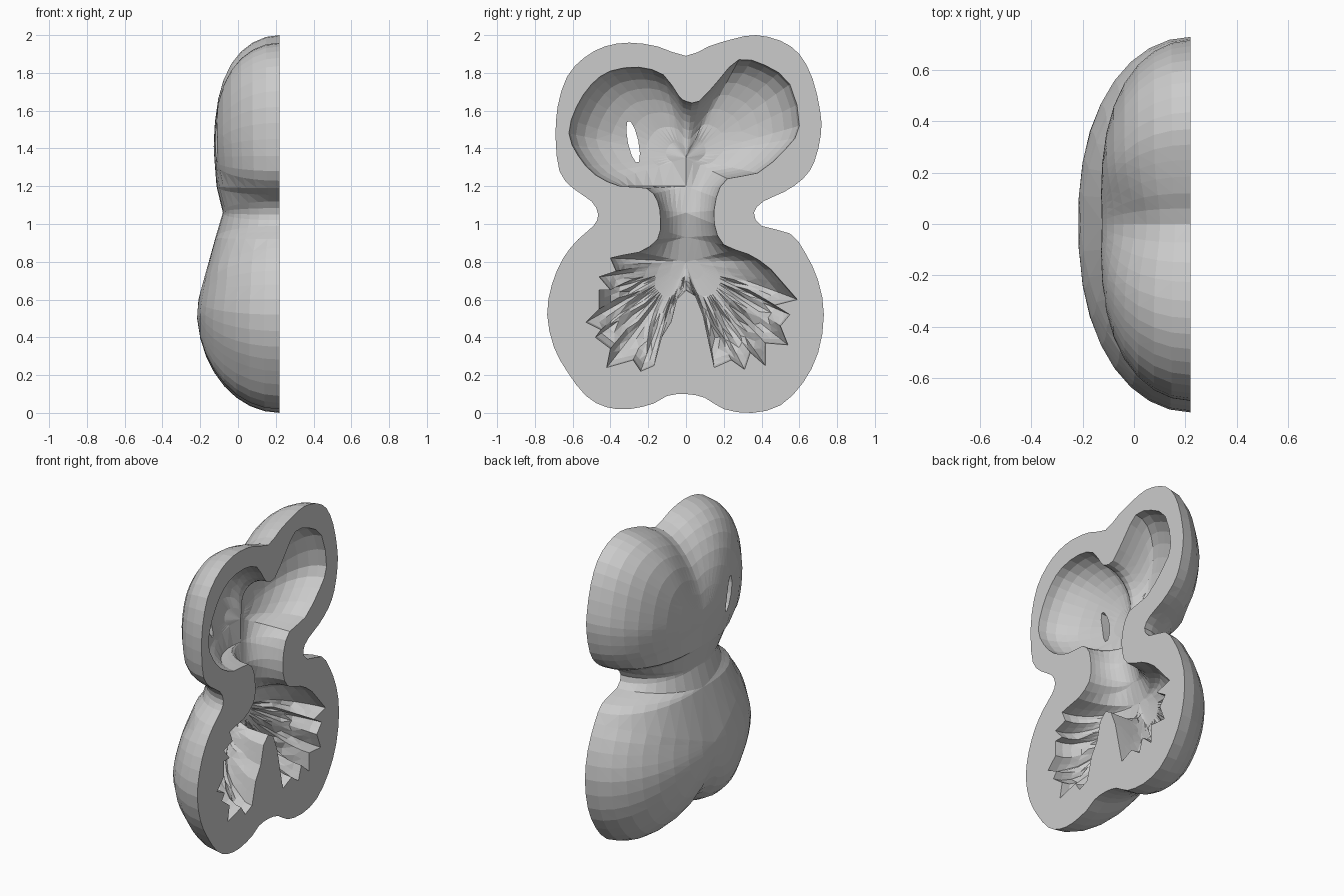
import bpy, bmesh, math, random
from mathutils import Vector

if "Cube" in bpy.data.objects:
    bpy.data.objects.remove(bpy.data.objects["Cube"])

random.seed(4)
CUT_X = 0.22

# Outlines on the flat section plane, as (y, z)
OUTER = [(0,.10),(-.1,.09),(-.17,.05),(-.3,.02),(-.42,.03),(-.53,.09),(-.63,.22),(-.7,.35),(-.735,.52),
         (-.71,.68),(-.65,.82),(-.57,.92),(-.49,.99),(-.465,1.05),(-.5,1.12),(-.6,1.19),(-.67,1.28),
         (-.69,1.45),(-.68,1.62),(-.63,1.78),(-.54,1.88),(-.43,1.94),(-.3,1.96),(-.15,1.94),(0,1.89),
         (.12,1.94),(.25,1.98),(.37,2.0),(.5,1.97),(.6,1.9),(.67,1.77),(.71,1.6),(.715,1.48),(.68,1.33),
         (.62,1.24),(.52,1.17),(.41,1.12),(.36,1.06),(.4,.99),(.55,.95),(.63,.85),(.7,.7),(.73,.52),
         (.7,.32),(.62,.16),(.5,.04),(.35,0),(.2,.02),(.1,.08)]
INNER = [(0,.65),(-.05,.6),(-.08,.48),(-.13,.4),(-.17,.25),(-.24,.22),(-.28,.28),(-.42,.24),(-.4,.34),
         (-.48,.4),(-.45,.44),(-.53,.48),(-.46,.55),(-.46,.65),(-.4,.65),(-.46,.72),(-.37,.75),(-.4,.82),
         (-.25,.85),(-.15,.92),(-.135,1.02),(-.15,1.12),(-.21,1.19),(-.35,1.2),(-.48,1.26),(-.57,1.36),
         (-.62,1.48),(-.58,1.62),(-.5,1.74),(-.4,1.81),(-.25,1.83),(-.12,1.79),(-.04,1.68),(0,1.65),
         (.07,1.65),(.18,1.77),(.28,1.87),(.42,1.84),(.55,1.74),(.6,1.52),(.53,1.4),(.38,1.27),(.22,1.24),
         (.16,1.14),(.15,1.0),(.2,.89),(.33,.84),(.45,.76),(.59,.6),(.47,.57),(.55,.52),(.5,.46),(.54,.36),
         (.42,.37),(.42,.25),(.34,.32),(.31,.23),(.24,.28),(.15,.24),(.12,.38),(.09,.52),(.05,.62)]
# Depth behind the section plane, as (z, depth)
OUTER_DEPTH = [(0,.43),(.5,.44),(.75,.41),(1.05,.30),(1.25,.34),(1.5,.355),(2,.355)]
INNER_DEPTH = [(0,.26),(.5,.28),(.8,.26),(1.05,.18),(1.3,.24),(1.5,.26),(2,.26)]


def lookup(table, z):
    for (z0, d0), (z1, d1) in zip(table, table[1:]):
        if z <= z1:
            t = max(0, (z - z0) / (z1 - z0))
            t = t * t * (3 - 2 * t)
            return d0 + (d1 - d0) * t
    return table[-1][1]


def refine(outline, ragged):
    """Add a curved midpoint to every edge; ragged lower edges stay straight."""
    n, result = len(outline), []
    for i in range(n):
        p, a, b, q = (Vector(outline[(i + k) % n]) for k in (-1, 0, 1, 2))
        mid = (a + b) / 2
        if not (ragged and a.y < .8):
            mid = (9 * (a + b) - p - q) / 16
        result += [a, mid]
    return result


def smoothed(points, reach):
    n = len(points)
    return [sum((points[(i + k) % n] for k in range(-reach, reach + 1)), Vector((0, 0))) / (2 * reach + 1)
            for i in range(n)]


def centre(z, low):
    for limit, c in ((.88, low), (.999, .93), (1.13, 1.06), (1.22, 1.2)):
        if z < limit:
            return c
    return 1.35


def dome(bm, outline, depths, low, power, groove, ragged, rings=9):
    """Shrink an outline towards the middle line while it sinks in -x."""
    width, start, span = groove[1:]
    points = refine(outline, ragged)
    soft = smoothed(smoothed(points, 3), 2)
    n, loops = len(points), []
    for k in range(rings + 1):
        s = math.cos(k / rings * math.pi / 2) if k < rings else 0
        loop = []
        for p, q in zip(points, soft):
            c = centre(p.y, low)
            if ragged and p.y < .8:
                p = p.lerp(q, min(1, 2.2 * (1 - s)))
            y, z = p.x * s, c + (p.y - c) * s
            d = lookup(depths, z)
            d -= groove[0] * math.exp(-(y / width) ** 2) * min(1, max(0, (z - start) / span))
            e = power + (.5 if z > 1.2 else 0)
            d *= max(0, 1 - s ** e) ** .5
            if ragged and z < .7 and 0 < k < rings - 2:
                d *= random.uniform(.88, 1.1)
            loop.append(bm.verts.new((CUT_X - d, y, z)))
        loops.append(loop)
    for a, b in zip(loops, loops[1:]):
        for i in range(n):
            j = (i + 1) % n
            bm.faces.new((a[i], a[j], b[j], b[i]))
    return [bm.edges.get((loops[0][i], loops[0][(i + 1) % n])) for i in range(n)]


tissue = bpy.data.materials.new("pale grey")
tissue.diffuse_color = (.6, .6, .6, 1)
tissue.use_nodes = True
tissue.node_tree.nodes["Principled BSDF"].inputs["Base Color"].default_value = tissue.diffuse_color

# Outer wall, chamber lining and the flat section between them
bm = bmesh.new()
rim = dome(bm, OUTER, OUTER_DEPTH, .6, 2.3, (.06, .16, 1.4, .4), False)
rim += dome(bm, INNER, INNER_DEPTH, .8, 2.2, (.05, .06, 1.1, .3), True)
bmesh.ops.triangle_fill(bm, edges=rim, use_beauty=True, normal=Vector((1, 0, 0)))
bmesh.ops.remove_doubles(bm, verts=bm.verts, dist=.0005)
bmesh.ops.triangulate(bm, faces=bm.faces)
bmesh.ops.recalc_face_normals(bm, faces=bm.faces)
mesh = bpy.data.meshes.new("hollow_half_body")
bm.to_mesh(mesh)
bm.free()
body = bpy.data.objects.new("hollow_half_body", mesh)
bpy.context.collection.objects.link(body)
mesh.materials.append(tissue)

# Slanted slot through the wall of one upper chamber
bpy.ops.mesh.primitive_cylinder_add(vertices=10, radius=1, depth=.4, location=(-.1, -.28, 1.435))
slot = bpy.context.object
slot.name = "slot_cutter"
slot.scale = (.115, .028, 1)
slot.rotation_mode = 'YZX'
slot.rotation_euler = (math.radians(12), math.pi / 2, 0)
slot.data.materials.append(tissue)
slot.hide_render = True
cut = body.modifiers.new("slot", 'BOOLEAN')
cut.operation = 'DIFFERENCE'
cut.solver = 'EXACT'
cut.object = slot

# Bake the cut and drop the cutter
bpy.context.view_layer.objects.active = body
bpy.ops.object.select_all(action='DESELECT')
body.select_set(True)
bpy.ops.object.modifier_apply(modifier="slot")
bpy.data.objects.remove(slot)
